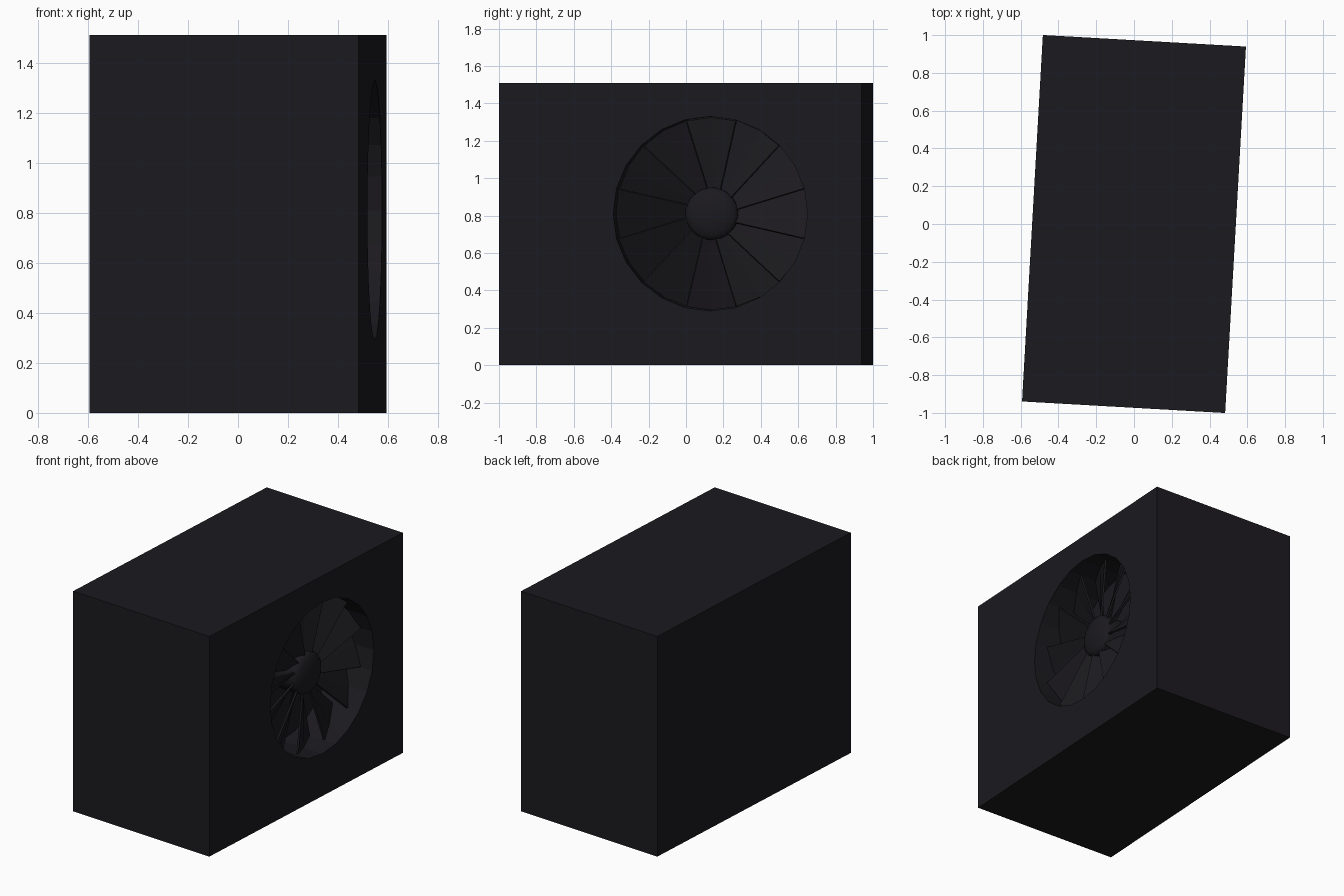
import bpy, bmesh
from math import sin, cos, radians, pi
from mathutils import Matrix, Vector

if "Cube" in bpy.data.objects:
    bpy.data.objects.remove(bpy.data.objects["Cube"])

TURN = Matrix.Rotation(radians(-3.25), 4, 'Z')   # whole model is slightly turned
FACE_X, CY, CZ, R = 0.5385, 0.161, 0.81, 0.52    # fan face and opening

dark = bpy.data.materials.new("dark_casing")
dark.diffuse_color = (0.011, 0.010, 0.013, 1)
dark.use_nodes = True
dark.node_tree.nodes["Principled BSDF"].inputs["Base Color"].default_value = dark.diffuse_color


def make(name, bm):
    bmesh.ops.recalc_face_normals(bm, faces=bm.faces)
    me = bpy.data.meshes.new(name)
    bm.to_mesh(me)
    bm.free()
    ob = bpy.data.objects.new(name, me)
    ob.matrix_world = TURN
    bpy.context.collection.objects.link(ob)
    me.materials.append(dark)
    return ob


def polar(depth, r, deg):
    a = radians(deg)
    return Vector((FACE_X - depth, CY + r * cos(a), CZ + r * sin(a)))


def lathe(name, profile, n):
    """Closed solid around the fan axis from (depth, radius) points."""
    bm = bmesh.new()
    rings = [[bm.verts.new(polar(d, r, 360 * i / n)) for i in range(n)]
             for d, r in profile]
    for a, b in zip(rings, rings[1:]):
        for i in range(n):
            j = (i + 1) % n
            bm.faces.new((a[i], a[j], b[j], b[i]))
    bm.faces.new(rings[0])
    bm.faces.new(rings[-1])
    return make(name, bm)


# Casing block
bm = bmesh.new()
bmesh.ops.create_cube(bm, size=1, matrix=Matrix.Translation((0, 0, 0.755))
                      @ Matrix.Diagonal((1.077, 1.943, 1.51, 1)))
casing = make("casing", bm)

# Round fan opening cut into the right side
cutter = lathe("opening_cutter", [(-0.1, R), (0.32, R)], 24)
cutter.hide_render = True
mod = casing.modifiers.new("opening", 'BOOLEAN')
mod.operation = 'DIFFERENCE'
mod.solver = 'EXACT'
mod.object = cutter
bpy.context.view_layer.objects.active = casing
casing.select_set(True)
bpy.ops.object.modifier_apply(modifier="opening")
casing.select_set(False)
bpy.data.objects.remove(cutter)

# Twelve pitched fan blades
bm = bmesh.new()
for k in range(12):
    a = 15 + 30 * k
    pts = [polar(0.12, 0.12, a - 7), polar(0.09, R - 0.005, a),
           polar(0.15, R - 0.005, a + 15), polar(0.21, R - 0.005, a + 30),
           polar(0.19, 0.12, a + 23), polar(0.155, 0.12, a + 8)]
    v = [bm.verts.new(p) for p in pts]
    bm.faces.new((v[0], v[1], v[2], v[5]))
    bm.faces.new((v[5], v[2], v[3], v[4]))
blades = make("fan_blades", bm)
sol = blades.modifiers.new("thickness", 'SOLIDIFY')
sol.thickness = 0.012
sol.offset = 0

# Domed hub, reaching to the back of the recess
dome = [(0.125 - 0.045 * cos(t), 0.14 * sin(t))
        for t in (pi / 2 * f for f in (0.05, 0.25, 0.45, 0.65, 0.85, 1))]
hub = lathe("fan_hub", dome + [(0.32, 0.14)], 32)
hub.select_set(True)
bpy.context.view_layer.objects.active = hub
bpy.ops.object.shade_smooth_by_angle(angle=radians(40))
